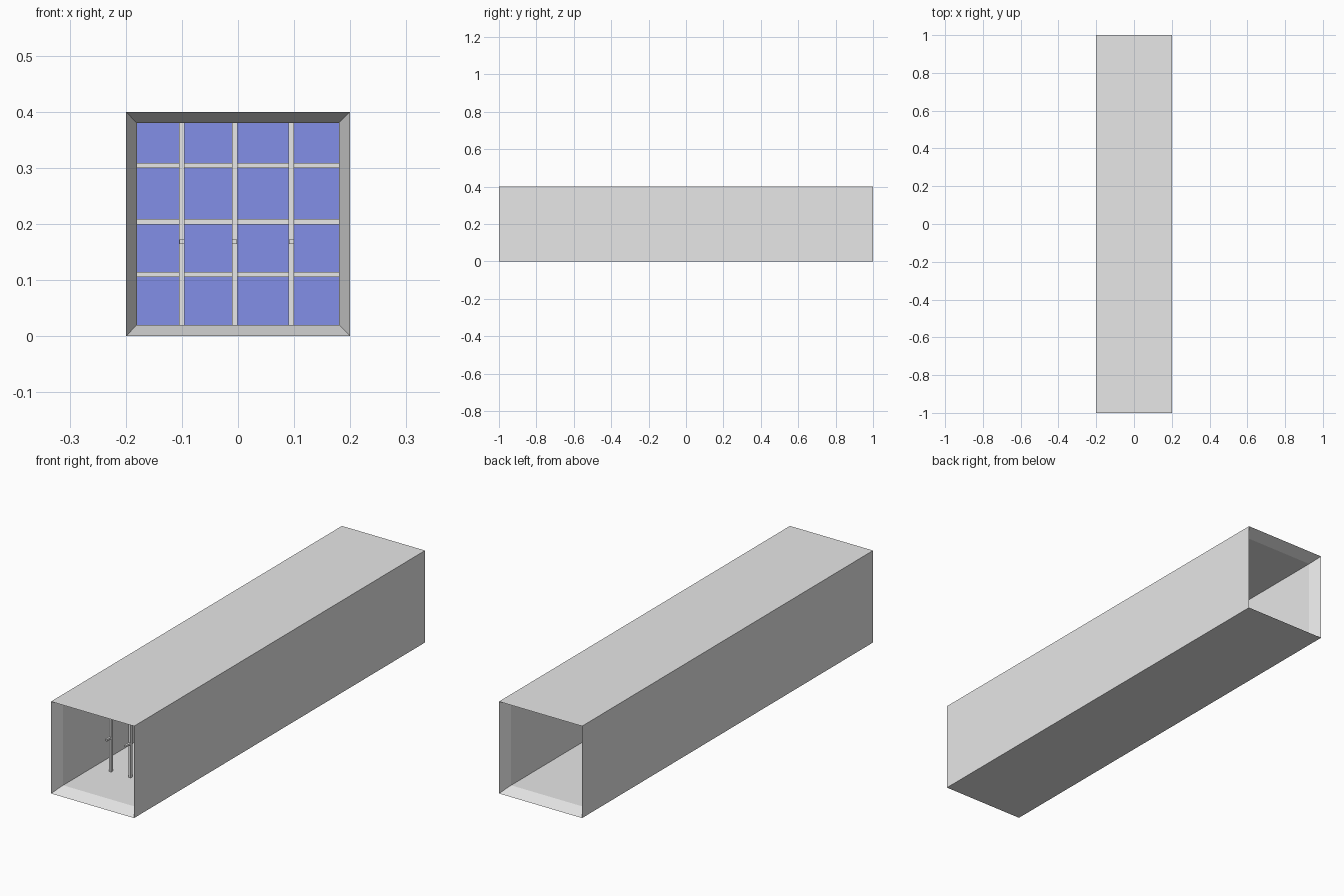
import bpy, bmesh

cube = bpy.data.objects.get("Cube")
if cube:
    bpy.data.objects.remove(cube, do_unlink=True)


def material(name, rgb):
    m = bpy.data.materials.new(name)
    m.use_nodes = True
    m.diffuse_color = (*rgb, 1)
    m.node_tree.nodes["Principled BSDF"].inputs["Base Color"].default_value = (*rgb, 1)
    return m


grey = material("light grey metal", (0.8, 0.8, 0.8))
blue = material("blue panel", (0.25, 0.31, 0.9))


def finish(name, bm, mat):
    bmesh.ops.recalc_face_normals(bm, faces=bm.faces)
    mesh = bpy.data.meshes.new(name)
    bm.to_mesh(mesh)
    bm.free()
    mesh.materials.append(mat)
    obj = bpy.data.objects.new(name, mesh)
    bpy.context.collection.objects.link(obj)
    return obj


def box(name, centre, size, mat):
    bm = bmesh.new()
    bmesh.ops.create_cube(bm, size=1)
    for v in bm.verts:
        v.co = [c + p * s for c, p, s in zip(centre, v.co, size)]
    return finish(name, bm, mat)


HALF, INNER, MID, FLARE = 0.2, 0.18, 0.2, 0.055

# Square duct: outer skin, flared mouths and inner skin as one closed loop of rings
bm = bmesh.new()
rings = []
for half, y in ((HALF, -1), (HALF, 1), (INNER, 1 - FLARE), (INNER, FLARE - 1)):
    rings.append([bm.verts.new((sx * half, y, MID + sz * half))
                  for sx, sz in ((-1, -1), (1, -1), (1, 1), (-1, 1))])
for a, b in zip(rings, rings[1:] + rings[:1]):
    for i in range(4):
        j = (i + 1) % 4
        bm.faces.new((a[i], a[j], b[j], b[i]))
finish("duct", bm, grey)

# Upright vanes near the front mouth, each with a small tab
for i, x in enumerate((-0.1, -0.006, 0.095)):
    box(f"upright_vane_{i + 1}", (x, -0.73, MID), (0.01, 0.012, 2 * INNER), grey)
    box(f"vane_tab_{i + 1}", (x, -0.75, 0.168), (0.009, 0.03, 0.008), grey)

# Level vanes deeper inside
for i, z in enumerate((0.11, 0.204, 0.304)):
    box(f"level_vane_{i + 1}", (0, -0.4, z), (2 * INNER, 0.012, 0.009), grey)

# Panel closing the middle of the duct
box("middle_panel", (0, 0, MID), (2 * INNER, 0.02, 2 * INNER), blue)
